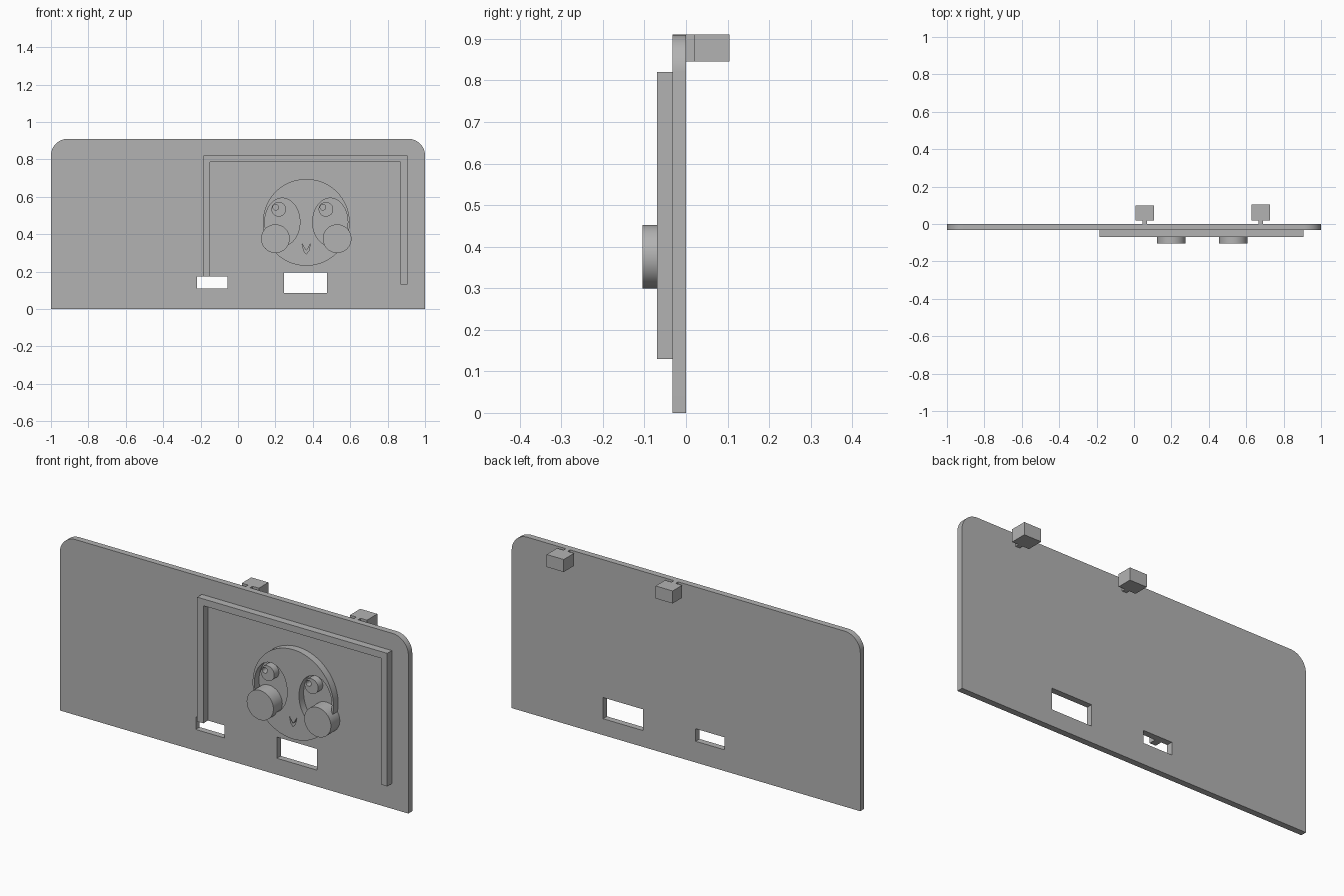
import bpy
import bmesh
from math import sin, cos, pi, radians

if "Cube" in bpy.data.objects:
    bpy.data.objects.remove(bpy.data.objects["Cube"], do_unlink=True)

grey = bpy.data.materials.new("plain_grey")
grey.use_nodes = True
GREY = (0.45, 0.45, 0.45, 1)
grey.diffuse_color = GREY
grey.node_tree.nodes["Principled BSDF"].inputs["Base Color"].default_value = GREY


def rect(x0, x1, z0, z1):
    return [(x0, z0), (x1, z0), (x1, z1), (x0, z1)]


def oval(cx, cz, rx, rz=None, start=0, end=2 * pi, n=64):
    rz = rz or rx
    return [(cx + rx * cos(start + (end - start) * i / n),
             cz + rz * sin(start + (end - start) * i / n)) for i in range(n)]


def slab(name, outlines, y0, y1):
    """Extrude an outline (the following outlines are holes) from y0 to y1."""
    curve = bpy.data.curves.new(name, "CURVE")
    curve.dimensions = "2D"
    curve.fill_mode = "BOTH"
    curve.extrude = (y1 - y0) / 2
    for pts in outlines:
        spline = curve.splines.new("POLY")
        spline.points.add(len(pts) - 1)
        for p, (x, z) in zip(spline.points, pts):
            p.co = (x, z, 0, 1)
        spline.use_cyclic_u = True
    temp = bpy.data.objects.new(name + "_outline", curve)
    bpy.context.collection.objects.link(temp)
    graph = bpy.context.evaluated_depsgraph_get()
    mesh = bpy.data.meshes.new_from_object(temp.evaluated_get(graph))
    bpy.data.objects.remove(temp, do_unlink=True)

    bm = bmesh.new()
    bm.from_mesh(mesh)
    bmesh.ops.remove_doubles(bm, verts=bm.verts, dist=1e-5)
    for v in bm.verts:
        x, z, d = v.co
        v.co = (x, (y0 + y1) / 2 - d, z)
    bmesh.ops.recalc_face_normals(bm, faces=bm.faces)
    bm.to_mesh(mesh)
    bm.free()
    mesh.name = name
    mesh.materials.clear()
    mesh.materials.append(grey)
    obj = bpy.data.objects.new(name, mesh)
    bpy.context.collection.objects.link(obj)
    bpy.ops.object.select_all(action="DESELECT")
    obj.select_set(True)
    bpy.context.view_layer.objects.active = obj
    bpy.ops.object.shade_smooth_by_angle(angle=radians(30))
    return obj


BACK, FRONT, RAISED, CHEEK = 0, -0.032, -0.07, -0.105
TOP, R = 0.91, 0.09

# Plate with rounded top corners and two windows
plate = [(-1, 0), (1, 0)]
plate += oval(1 - R, TOP - R, R, start=0, end=pi / 2, n=16) + [(1 - R, TOP)]
plate += oval(R - 1, TOP - R, R, start=pi / 2, end=pi, n=16) + [(-1, TOP - R)]
slab("plate", [plate, rect(-0.22, -0.055, 0.11, 0.175),
               rect(0.246, 0.476, 0.085, 0.195)], FRONT, BACK)

# Raised border, open at the bottom
slab("border", [[(-0.185, 0.175), (-0.15, 0.175), (-0.15, 0.785), (0.87, 0.785),
                 (0.87, 0.13), (0.905, 0.13), (0.905, 0.82), (-0.185, 0.82)]],
     RAISED, FRONT)

# Round face with eye sockets and a V-shaped mouth cut through
FX = 0.365
mouth = [(FX - 0.022, 0.348), (FX - 0.013, 0.31), (FX, 0.294), (FX + 0.013, 0.31),
         (FX + 0.022, 0.348), (FX + 0.008, 0.322), (FX, 0.313), (FX - 0.008, 0.322)]
sockets = [oval(FX + s * 0.128, 0.465, 0.094, 0.128) for s in (-1, 1)]
slab("face", [oval(FX, 0.463, 0.232, n=96), mouth] + sockets, RAISED, FRONT)

# Pupils with small glint holes, and round cheeks
for side, px, cx in (("right", 0.218, 0.2), ("left", 0.47, 0.53)):
    slab(side + "_pupil", [oval(px, 0.533, 0.039),
                           oval(px - 0.016, 0.544, 0.015, n=32)], RAISED, FRONT)
    slab(side + "_cheek", [oval(cx, 0.376, 0.0765)], CHEEK, FRONT)

# Hanging pegs on the back, each on a thin neck
for side, x, depth in (("right", 0.057, 0.098), ("left", 0.677, 0.105)):
    slab(side + "_peg", [rect(x - 0.049, x + 0.049, 0.845, TOP)], 0.02, depth)
    slab(side + "_neck", [rect(x - 0.012, x + 0.012, 0.845, TOP)], BACK, 0.02)
